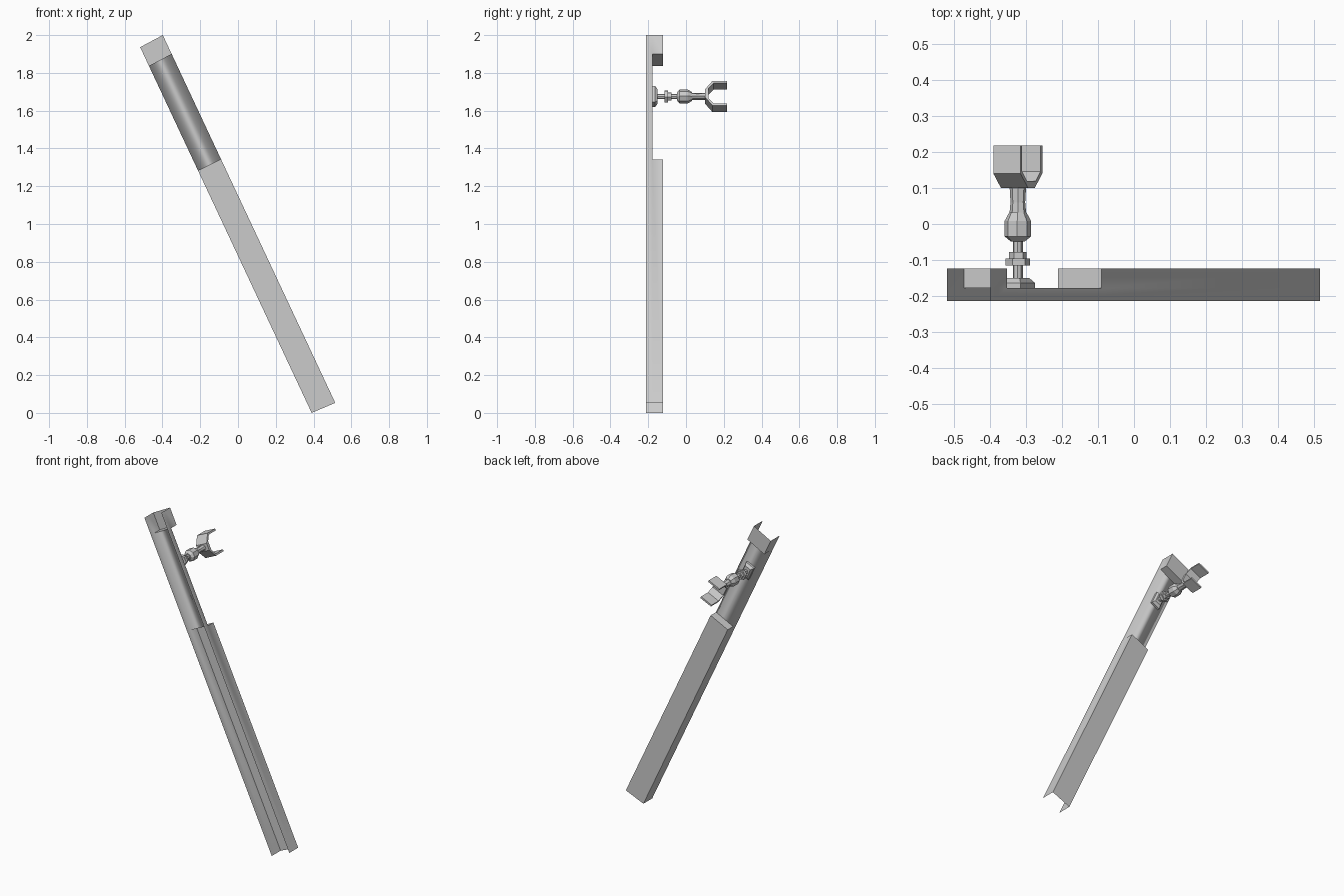
import bpy, bmesh, math
from mathutils import Vector, Matrix

cube = bpy.data.objects.get("Cube")
if cube:
    bpy.data.objects.remove(cube, do_unlink=True)

grey = bpy.data.materials.new("plain grey")
grey.use_nodes = True
COLOUR = (0.6, 0.6, 0.6, 1)
grey.diffuse_color = COLOUR
grey.node_tree.nodes["Principled BSDF"].inputs["Base Color"].default_value = COLOUR


def make(name, bm):
    mesh = bpy.data.meshes.new(name)
    bm.to_mesh(mesh)
    bm.free()
    mesh.materials.append(grey)
    obj = bpy.data.objects.new(name, mesh)
    bpy.context.collection.objects.link(obj)
    return obj


# Leaning open channel of thin sheet, shallower along the grip section
FRONT, SHALLOW, DEEP = -0.213, -0.178, -0.123
LEFT = (Vector((-0.518, 0, 1.936)), Vector((0.39, 0, 0.0)))
RIGHT = (Vector((-0.398, 0, 2.0)), Vector((0.515, 0, 0.053)))
STATIONS = (0, 0.051, 0.338, 1)

bm = bmesh.new()
rows = []
for t in STATIONS:
    row = {}
    for side, (a, b) in (("l", LEFT), ("r", RIGHT)):
        p = a.lerp(b, t)
        for depth in (FRONT, SHALLOW, DEEP):
            row[side, depth] = bm.verts.new((p.x, depth, p.z))
    rows.append(row)

for i, (a, b) in enumerate(zip(rows, rows[1:])):
    deep = i != 1
    back = DEEP if deep else SHALLOW
    bm.faces.new((a["l", back], a["r", back], b["r", back], b["l", back]))
    for side in "lr":
        bm.faces.new((a[side, FRONT], a[side, SHALLOW], b[side, SHALLOW], b[side, FRONT]))
        if deep:
            bm.faces.new((a[side, SHALLOW], a[side, DEEP], b[side, DEEP], b[side, SHALLOW]))
# Steps between the deep and shallow sections
for row in rows[1:3]:
    bm.faces.new((row["l", SHALLOW], row["r", SHALLOW], row["r", DEEP], row["l", DEEP]))
bmesh.ops.recalc_face_normals(bm, faces=bm.faces[:])
bm.normal_update()
if max(bm.faces, key=lambda f: f.calc_center_median().y).normal.y < 0:
    bmesh.ops.reverse_faces(bm, faces=bm.faces[:])

# The grip keeps soft shading along its two long edges
soft = [bm.edges.get((rows[1][s, SHALLOW], rows[2][s, SHALLOW])) for s in "lr"]
for f in bm.faces:
    f.smooth = True
for e in bm.edges:
    if len(e.link_faces) == 2 and e.calc_face_angle() > 0.6 and e not in soft:
        e.smooth = False
make("channel_body", bm)

# Local frame of the holder: x across the bar, y along the bar, z out of the back
axis_up = (LEFT[0] - LEFT[1]).normalized()
axis_out = Vector((0, 1, 0))
axis_side = axis_up.cross(axis_out)
HOLDER = Matrix.Translation((-0.322, 0, 1.675)) @ Matrix(
    (axis_side, axis_up, axis_out)).transposed().to_4x4()


def lathe(name, profile, sides, squash=1.0):
    """Faceted solid of revolution from (radius, height) pairs."""
    bm = bmesh.new()
    rings = []
    for radius, height in profile:
        ring = []
        for k in range(sides):
            a = math.tau * (k + 0.5) / sides
            ring.append(bm.verts.new((radius * math.cos(a), squash * radius * math.sin(a), height)))
        rings.append(ring)
    for low, high in zip(rings, rings[1:]):
        for k in range(sides):
            n = (k + 1) % sides
            bm.faces.new((low[k], low[n], high[n], high[k]))
    bm.faces.new(rings[0])
    bm.faces.new(rings[-1])
    finish(name, bm)


def finish(name, bm):
    bmesh.ops.recalc_face_normals(bm, faces=bm.faces[:])
    bm.transform(HOLDER)
    if HOLDER.determinant() < 0:
        bmesh.ops.reverse_faces(bm, faces=bm.faces[:])
    make(name, bm)


# Mounting pad: a block with bevelled top
bm = bmesh.new()
pad = []
for scale, height in ((1, -0.177), (1, -0.163), (0.68, -0.15)):
    pad.append([bm.verts.new((sx * 0.03 * scale, sy * 0.047 * scale, height))
                for sx, sy in ((-1, -1), (1, -1), (1, 1), (-1, 1))])
for low, high in zip(pad, pad[1:]):
    for k in range(4):
        bm.faces.new((low[k], low[k - 3], high[k - 3], high[k]))
bm.faces.new(pad[0])
bm.faces.new(pad[-1])
finish("mounting_pad", bm)

# Threaded rod with its nuts, ball joint and neck
lathe("rod", ((0.014, -0.16), (0.014, -0.04)), 8)
lathe("wide_nut", ((0.034, -0.115), (0.034, -0.096)), 6)
lathe("narrow_nut", ((0.024, -0.096), (0.024, -0.077)), 6)
lathe("ball_joint", ((0.02, -0.048), (0.037, -0.034), (0.037, 0.008), (0.024, 0.032)), 8)
lathe("neck", ((0.025, 0.02), (0.021, 0.06), (0.024, 0.108)), 8, 0.8)

# Open clamp: angular hook profile extruded across the bar
half = [(0.022, 0.1), (0.0715, 0.14), (0.0715, 0.217),
        (0.06, 0.217), (0.06, 0.146), (0.028, 0.119)]
bm = bmesh.new()
W = 0.0415
ends = [[[bm.verts.new((x, s * u, h)) for u, h in half] for s in (1, -1)] for x in (-W, W)]
for arm in (0, 1):
    a, b = ends[0][arm], ends[1][arm]
    for k in range(5):
        bm.faces.new((a[k], a[k + 1], b[k + 1], b[k]))
    for cap in (a, b):
        bm.faces.new((cap[0], cap[1], cap[4], cap[5]))
        bm.faces.new((cap[1], cap[2], cap[3], cap[4]))
for k in (0, 5):
    bm.faces.new((ends[0][0][k], ends[0][1][k], ends[1][1][k], ends[1][0][k]))
for end in ends:
    bm.faces.new((end[0][0], end[0][5], end[1][5], end[1][0]))
finish("clamp_fork", bm)
